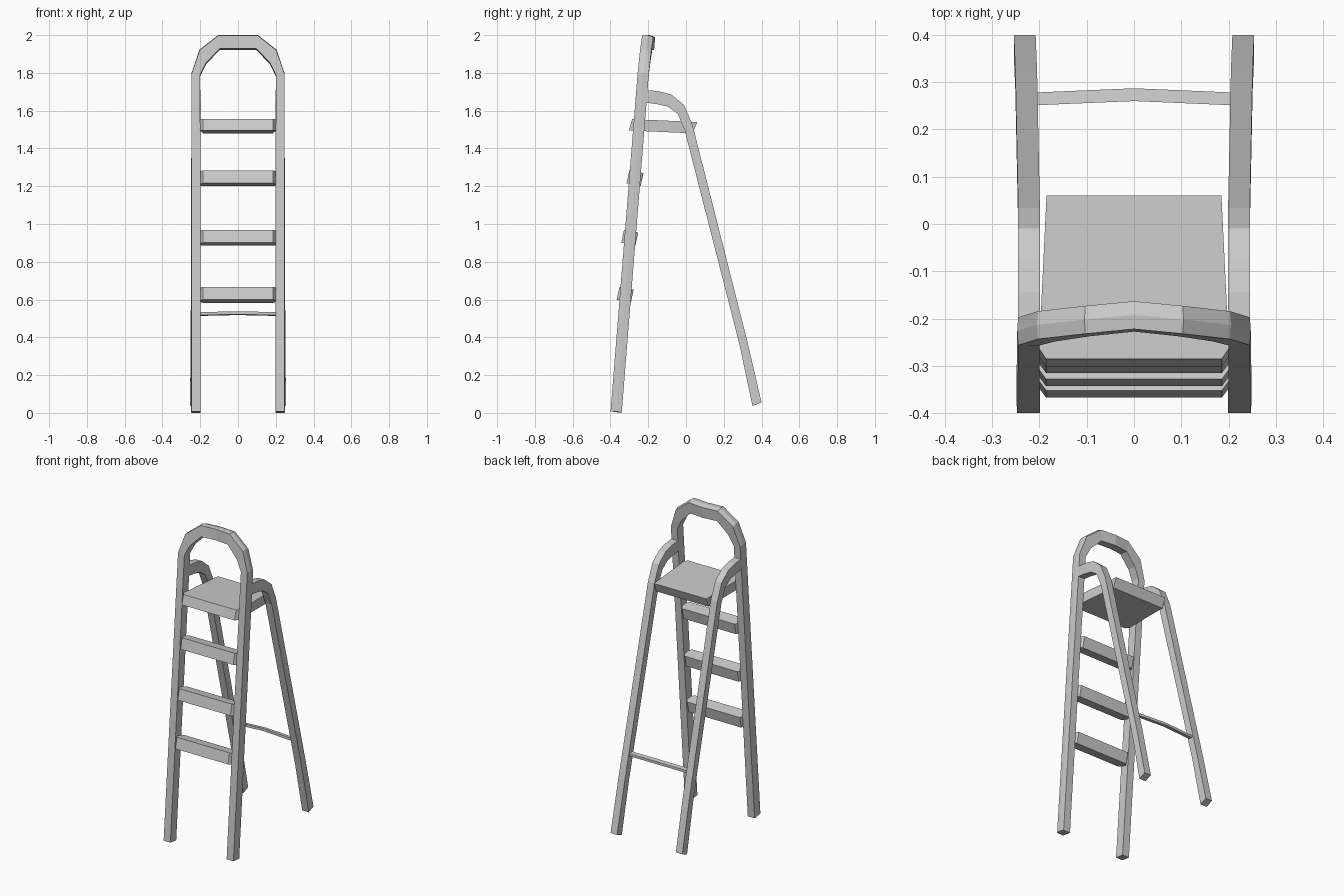
import bpy, bmesh

if "Cube" in bpy.data.objects:
    bpy.data.objects.remove(bpy.data.objects["Cube"])


def loft(name, rings):
    """Skin a list of equal-length point rings and cap both ends."""
    bm = bmesh.new()
    vs = [[bm.verts.new(p) for p in r] for r in rings]
    n = len(rings[0])
    for a, b in zip(vs, vs[1:]):
        for i in range(n):
            j = (i + 1) % n
            bm.faces.new((a[i], a[j], b[j], b[i]))
    bm.faces.new(vs[0])
    bm.faces.new(vs[-1])
    bmesh.ops.recalc_face_normals(bm, faces=bm.faces)
    me = bpy.data.meshes.new(name)
    bm.to_mesh(me)
    bm.free()
    ob = bpy.data.objects.new(name, me)
    bpy.context.collection.objects.link(ob)
    return ob


# Front arch: two leaning rails joined by a bowed top
# (outer x, outer z, inner x, inner z, backward bow)
half = [
    (0.247, 0.008, 0.199, 0.008, 0.0),
    (0.245, 1.797, 0.200, 1.792, 0.0),
    (0.203, 1.920, 0.167, 1.857, 0.003),
    (0.103, 1.998, 0.095, 1.930, 0.008),
    (0.0, 1.998, 0.0, 1.930, 0.018),
]


def arch_ring(s, side):
    xo, zo, xi, zi, bow = s
    yo, yi = -0.4 + 0.08 * zo + bow, -0.4 + 0.08 * zi + bow
    ridge = 0.002 if zo > 1.9 else 0
    return [(side * xi, yi, zi), (side * xo, yo, zo),
            (side * (xo + (0.002 if xo else 0)), yo + 0.03, zo + ridge),
            (side * xo, yo + 0.059, zo - 0.008),
            (side * xi, yi + 0.059, zi - 0.008)]


loft("front_arch", [arch_ring(s, 1) for s in half]
     + [arch_ring(s, -1) for s in half[-2::-1]])

# Rear legs: (upper y, upper z, lower y, lower z, centre x)
path = [
    (-0.215, 1.710, -0.215, 1.643, 0.222),
    (-0.145, 1.703, -0.150, 1.634, 0.222),
    (-0.077, 1.685, -0.098, 1.622, 0.222),
    (-0.010, 1.630, -0.045, 1.585, 0.222),
    (0.034, 1.527, -0.008, 1.500, 0.222),
    (0.325, 0.378, 0.283, 0.362, 0.228),
    (0.400, 0.055, 0.352, 0.036, 0.231),
]
for side, label in ((-1, "left"), (1, "right")):
    loft("rear_leg_" + label, [
        [(side * (x - 0.023), yu, zu), (side * (x + 0.023), yu, zu),
         (side * (x + 0.023), yl, zl), (side * (x - 0.023), yl, zl)]
        for yu, zu, yl, zl, x in path])


def plate(name, low, high, outline):
    """Board from (y, z) front/back of lower and upper faces; outline is (x, t)."""
    rings = []
    for (y0, z0), (y1, z1) in (low, high):
        r = [(x, y0 + t * (y1 - y0), z0 + t * (z1 - z0)) for x, t in outline]
        rings.append(r + [(-x, y, z) for x, y, z in reversed(r)])
    return loft(name, rings)


# Seat
plate("seat", ((-0.302, 1.495), (0.035, 1.48)), ((-0.285, 1.555), (0.06, 1.54)),
      [(0.186, 0), (0.2, 0.06), (0.197, 0.28), (0.185, 1)])

# Steps
for i, (y, z) in enumerate(((-0.322, 0.626), (-0.298, 0.928), (-0.27, 1.243))):
    plate("step_%d" % (i + 1),
          ((y - 0.045, z - 0.027), (y + 0.03, z - 0.043)),
          ((y - 0.03, z + 0.041), (y + 0.045, z + 0.027)),
          [(0.186, 0), (0.2, 0.25), (0.2, 0.75), (0.186, 1)])

# Rear cross bar, slightly bowed
loft("rear_crossbar", [
    [(x, y, z - 0.008), (x, y + 0.027, z - 0.012),
     (x, y + 0.027, z + 0.004), (x, y, z + 0.008)]
    for x, y, z in ((-0.212, 0.251, 0.525), (0, 0.26, 0.53), (0.212, 0.251, 0.525))])
